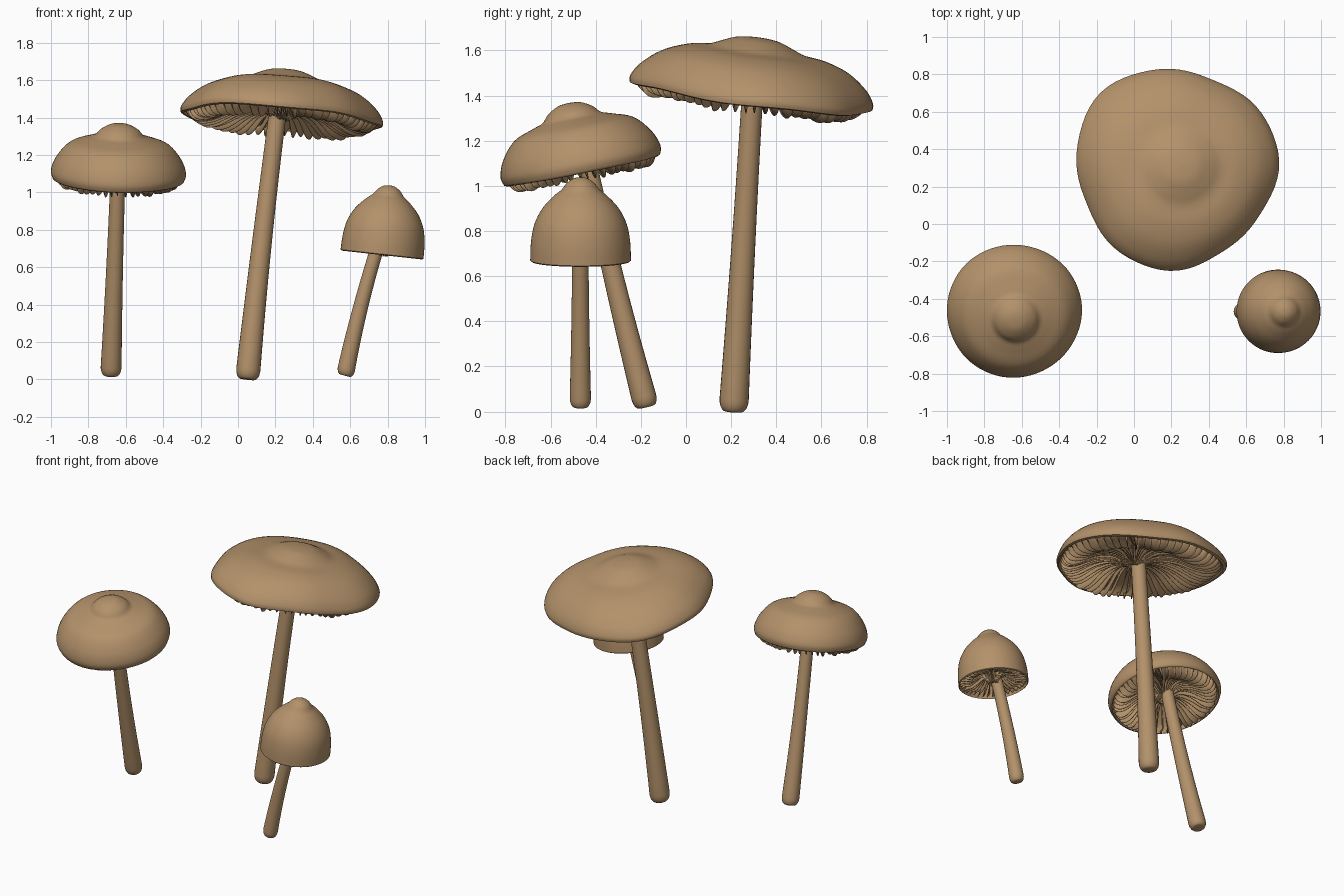
import bpy, bmesh, math, random
from mathutils import Vector

random.seed(4)
if "Cube" in bpy.data.objects:
    bpy.data.objects.remove(bpy.data.objects["Cube"], do_unlink=True)

tan = bpy.data.materials.new("mushroom_tan")
tan.use_nodes = True
tan.diffuse_color = (0.45, 0.285, 0.145, 1)
tan.node_tree.nodes["Principled BSDF"].inputs["Base Color"].default_value = tan.diffuse_color
SEGMENTS = 72


def spline(points, steps=4):
    """Catmull-Rom curve through 2D points."""
    pts = [Vector(p) for p in points]
    out = []
    for i in range(len(pts) - 1):
        a, b, c, d = pts[max(i - 1, 0)], pts[i], pts[i + 1], pts[min(i + 2, len(pts) - 1)]
        for k in range(steps):
            t = k / steps
            out.append(0.5 * (2 * b + (c - a) * t + (2 * a - 5 * b + 4 * c - d) * t * t
                              + (3 * b - a - 3 * c + d) * t ** 3))
    return out + [pts[-1]]


def bridge(bm, rings):
    """Skin closed rings, with a cap at both ends."""
    for a, b in zip(rings, rings[1:]):
        for i in range(len(a)):
            j = (i + 1) % len(a)
            bm.faces.new((a[i], a[j], b[j], b[i]))
    bm.faces.new(rings[0])
    bm.faces.new(rings[-1])


def finish(bm, name, angle=40):
    bmesh.ops.recalc_face_normals(bm, faces=bm.faces)
    mesh = bpy.data.meshes.new(name)
    bm.to_mesh(mesh)
    bm.free()
    mesh.materials.append(tan)
    obj = bpy.data.objects.new(name, mesh)
    bpy.context.collection.objects.link(obj)
    bpy.ops.object.select_all(action='DESELECT')
    obj.select_set(True)
    bpy.context.view_layer.objects.active = obj
    bpy.ops.object.shade_smooth_by_angle(angle=math.radians(angle))
    return obj


def make_stem(name, base, top, r_base, r_top, bow):
    """Tapered, slightly bowed tube with a rounded foot."""
    base, top, bow = Vector(base), Vector(top), Vector(bow)
    axis = (top - base).normalized()
    side = axis.orthogonal().normalized()
    up = axis.cross(side)
    length = (top - base).length
    foot = [r_base * 0.9 * (1 - math.cos(k * math.pi / 12)) / length for k in range(7)]
    bm = bmesh.new()
    rings = []
    for t in foot + [0.1 + 0.9 * k / 14 for k in range(15)]:
        round_off = min(1, t * length / (r_base * 0.9))
        r = (r_top + (r_base - r_top) * (1 - t) ** 1.8) * (0.55 + 0.45 * math.sqrt(1 - (1 - round_off) ** 2))
        c = base.lerp(top, t) + bow * 4 * t * (1 - t)
        rings.append([bm.verts.new(c + r * (side * math.cos(a) + up * math.sin(a)))
                      for a in (math.tau * i / 24 for i in range(24))])
    bridge(bm, rings)
    finish(bm, name)


def make_head(name, centre, normal, profile, drop, gills, r_stem, lump):
    """Lathed cap with a hollow underside, plus its ring of gills."""
    centre = Vector(centre)
    turn = Vector((0, 0, 1)).rotation_difference(Vector(normal))
    radius, height = profile[-1][0], profile[0][1]

    def place(r, a, z):
        u = r / radius
        b = a - math.radians(135)
        k = 1 + lump * u * u * (math.cos(b) + 0.9 * math.cos(3 * b) + 0.15 * math.cos(8 * a))
        wave = lump * 0.12 * u * u * math.sin(5 * a)
        return centre + turn @ Vector((r * k * math.cos(a), r * k * math.sin(a), z + wave))

    def ceiling(u):
        return 0.45 * height * (1 - u ** 2.5)

    # Cap shell
    inner = [(radius * u, ceiling(u) + 0.003) for u in (0.93, 0.85, 0.7, 0.5, 0.3, 0.1, 0.01)]
    path = spline(profile) + [Vector((radius * 0.97, -0.005))] + [Vector(p) for p in inner]
    bm = bmesh.new()
    bridge(bm, [[bm.verts.new(place(p[0], math.tau * i / SEGMENTS, p[1]))
                 for i in range(SEGMENTS)] for p in path])
    finish(bm, name + "_cap", 50)

    # Gills: thin leaning blades from the rim to the stem
    edge = spline([(0.95, 0.008), (0.91, -drop * 0.6), (0.83, -drop), (0.7, -drop * 0.7),
                   (0.5, 0.08 * height), (0.3, 0.15 * height), (r_stem / radius + 0.04, 0.06 * height),
                   (r_stem / radius * 0.8, -0.01)], 3)
    bm = bmesh.new()
    for g in range(gills):
        a = math.tau * (g + random.uniform(-0.15, 0.15)) / gills
        depth = random.uniform(0.8, 1.15)
        rows = []
        for u, z in edge:
            roof = ceiling(u) + 0.008
            low = min(z * depth, roof - 0.001)
            lean = 0.6 * math.tau / gills
            rows.append([bm.verts.new(place(u * radius, a + lean * s, roof + (low - roof) * s))
                         for s in (0, 0.5, 1)])
        for p, q in zip(rows, rows[1:]):
            for k in range(2):
                bm.faces.new((p[k], q[k], q[k + 1], p[k + 1]))
    blades = finish(bm, name + "_gills")
    solid = blades.modifiers.new("thickness", 'SOLIDIFY')
    solid.thickness = 0.003
    solid.offset = 0


# Large spreading mushroom
make_stem("large_stem", (0.05, 0.21, 0.0), (0.222, 0.3, 1.5), 0.066, 0.047, (-0.006, 0, 0))
make_head("large", (0.235, 0.285, 1.395), (0.075, 0.13, 1),
          [(0.003, 0.265), (0.09, 0.257), (0.16, 0.231), (0.22, 0.207), (0.32, 0.19),
           (0.42, 0.15), (0.5, 0.085), (0.535, 0.03), (0.535, 0.0)],
          0.045, 60, 0.05, 0.045)

# Medium domed mushroom
make_stem("medium_stem", (-0.68, -0.175, 0.02), (-0.64, -0.445, 1.15), 0.057, 0.04, (0, -0.008, 0))
make_head("medium", (-0.64, -0.46, 1.07), (0.03, -0.2, 1),
          [(0.003, 0.303), (0.05, 0.297), (0.1, 0.27), (0.132, 0.237), (0.18, 0.22),
           (0.27, 0.185), (0.335, 0.11), (0.361, 0.04), (0.352, 0.0)],
          0.04, 50, 0.042, 0.006)

# Small bell mushroom
make_stem("small_stem", (0.572, -0.468, 0.02), (0.775, -0.468, 0.8), 0.048, 0.036, (-0.012, 0, 0))
make_head("small", (0.77, -0.467, 0.67), (0.11, 0, 1),
          [(0.003, 0.37), (0.03, 0.365), (0.06, 0.345), (0.085, 0.314), (0.12, 0.285),
           (0.17, 0.23), (0.205, 0.16), (0.22, 0.08), (0.223, 0.0)],
          -0.015, 40, 0.037, 0.0)
